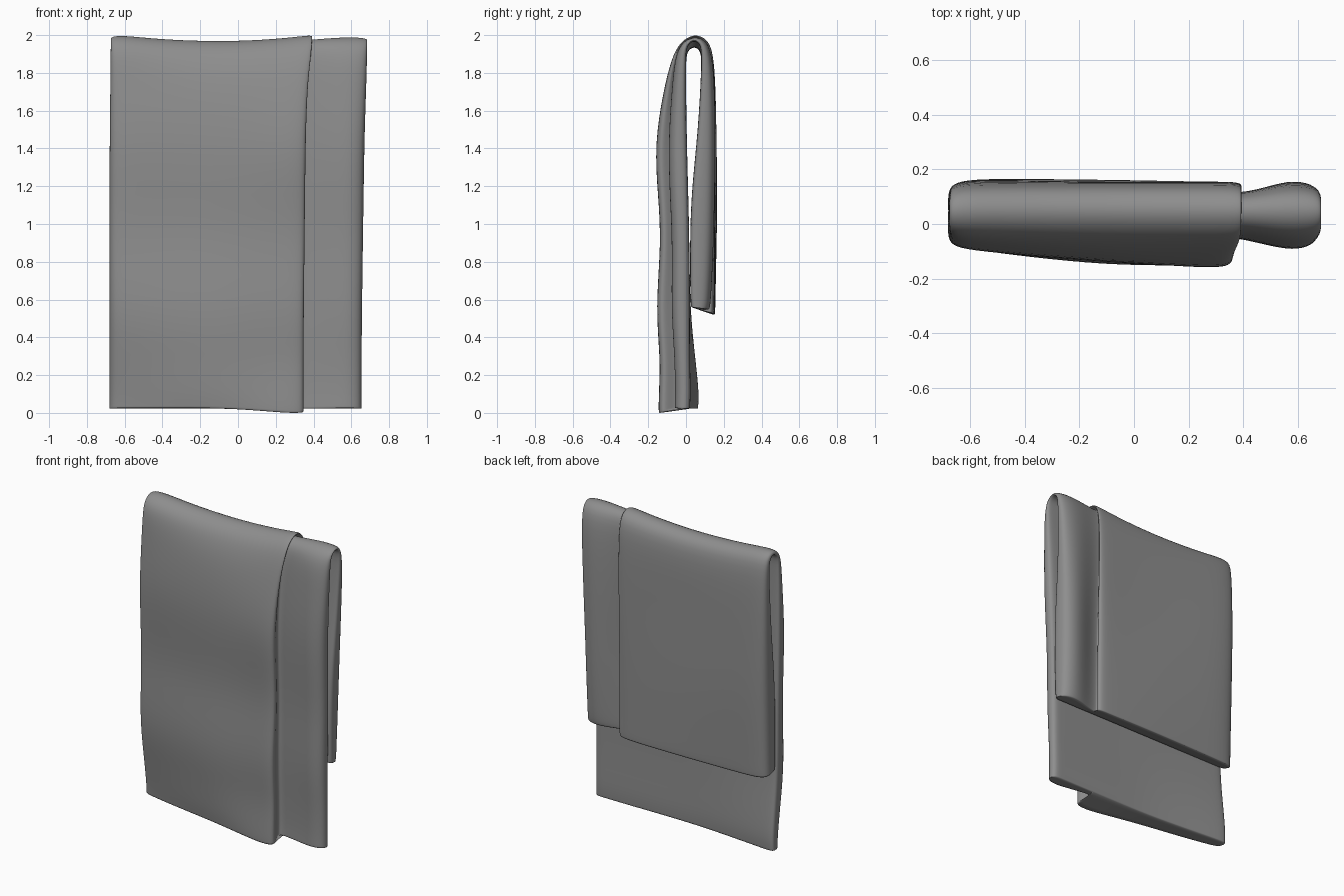
import bpy
import bmesh
import math

cube = bpy.data.objects.get("Cube")
if cube:
    bpy.data.objects.remove(cube)

# Cloth colour
cloth = bpy.data.materials.new("grey cloth")
cloth.use_nodes = True
GREY = (0.27, 0.27, 0.27, 1)
cloth.diffuse_color = GREY
cloth.node_tree.nodes["Principled BSDF"].inputs["Base Color"].default_value = GREY

# Drape path: inner y, inner z, outer y, outer z, puffiness of the exposed strip
FRONT = [
    (.02, .022, -.15, .028, .5), (.022, .045, -.152, .05, .5), (.025, .12, -.15, .12, .5),
    (.02, .3, -.142, .3, .52), (.02, .55, -.165, .55, .55), (.018, .9, -.128, .9, .62),
    (.012, 1.15, -.143, 1.15, .65), (.004, 1.45, -.165, 1.42, .62), (0, 1.7, -.118, 1.72, .68),
    (0, 1.87, -.078, 1.88, .8), (.003, 1.945, -.035, 1.965, .8), (.04, 1.972, .04, 2.012, .65),
]
BACK = [
    (.08, 1.955, .118, 1.985, .75), (.083, 1.85, .154, 1.89, .95), (.065, 1.5, .158, 1.5, 1),
    (.028, 1.17, .161, 1.15, 1), (.021, .9, .158, .9, 1), (.022, .65, .152, .65, .95),
    (.025, .575, .15, .54, .9), (.028, .56, .147, .52, .85),
]

# Folded layer wraps the cloth and ends in a free edge; the strip pokes out beyond it
LAYER = [(-.68, .5), (-.668, .85), (-.6, 1), (-.4, 1), (-.1, 1), (.15, 1),
         (.3, 1), (.378, .98), (.396, .85), (.388, .7)]
STRIP = [(.35, .52), (.42, .56), (.52, .9), (.6, 1), (.66, .8), (.672, .45)]


def smooth(a, b, v):
    t = max(0, min(1, (v - a) / (b - a)))
    return t * t * (3 - 2 * t)


def cloth_point(station, x, f, front):
    """Place a section point on one station of the drape."""
    yi, zi, yo, zo, _ = station
    left = smooth(-.1, -.68, x)
    if front:
        f *= 1 - .36 * left * smooth(1.99, 1.8, zo)
        # Pinched hem and shallow hollow beside the free edge
        f *= 1 - .25 * smooth(.25, 0, zo) * smooth(.25, -.15, x)
        hollow = smooth(.95, 1.4, zo) * smooth(1.85, 1.45, zo)
        f *= 1 - .14 * hollow * smooth(.3, -.05, x) * (1 - left)
    y = yi + (yo - yi) * f
    z = zi + (zo - zi) * f
    low = 1 - smooth(.1, 1.9, z)
    # Sagging top fold and uneven hems
    z -= .035 * smooth(1.6, 1.95, z) * max(0, 1 - ((x + .12) / .5) ** 2)
    if front:
        z -= .03 * smooth(.25, 0, z) * smooth(-.1, .3, x) * smooth(.5, 1, f)
        y += .045 * left * smooth(.6, .1, z)
    else:
        z += .025 * smooth(.7, .55, z) * smooth(.3, .6, x) * f
    # Drifting free edge, flared right end and gentle ripples
    if front:
        drift = .032 * smooth(2, 1.6, z) + .014 * low
        x -= drift * smooth(.15, .34, x) * smooth(.5, .41, x)
    x += .012 * smooth(1.4, 1.95, z) * (smooth(.4, .67, x) + .5 * smooth(-.4, -.67, x))
    x -= .018 * low * smooth(.42, .66, x)
    y += .006 * f * math.sin(4 * x + 3 * z) * smooth(1.9, 1.5, z)
    return x, y, z


outer_x = [p[0] for p in LAYER + STRIP]
inner_x = sorted(outer_x)
count = len(outer_x)
bm = bmesh.new()
rings = []
for index, station in enumerate(FRONT + BACK):
    front = index < len(FRONT)
    outer = LAYER + [(x, f * station[4]) for x, f in STRIP]
    inner = [(x, .15 if i in (0, count - 1) else 0) for i, x in enumerate(inner_x)]
    section = outer + inner[::-1]
    rings.append([bm.verts.new(cloth_point(station, x, f, front)) for x, f in section])

# Skin between stations
total = 2 * count
for a, b in zip(rings, rings[1:]):
    for i in range(total):
        j = (i + 1) % total
        bm.faces.new((a[i], a[j], b[j], b[i]))

# Hems at both ends, kept crisp
crease = bm.edges.layers.float.new("crease_edge")
for ring in (rings[0], rings[-1]):
    for i in range(count - 1):
        bm.faces.new((ring[i], ring[i + 1], ring[total - 2 - i], ring[total - 1 - i]))
    for i in range(total):
        bm.edges.get((ring[i - 1], ring[i]))[crease] = .7
bmesh.ops.recalc_face_normals(bm, faces=bm.faces)

mesh = bpy.data.meshes.new("folded_towel")
bm.to_mesh(mesh)
bm.free()
mesh.materials.append(cloth)
towel = bpy.data.objects.new("folded_towel", mesh)
bpy.context.collection.objects.link(towel)
for polygon in mesh.polygons:
    polygon.use_smooth = True

soften = towel.modifiers.new("soft folds", 'SUBSURF')
soften.levels = soften.render_levels = 2
